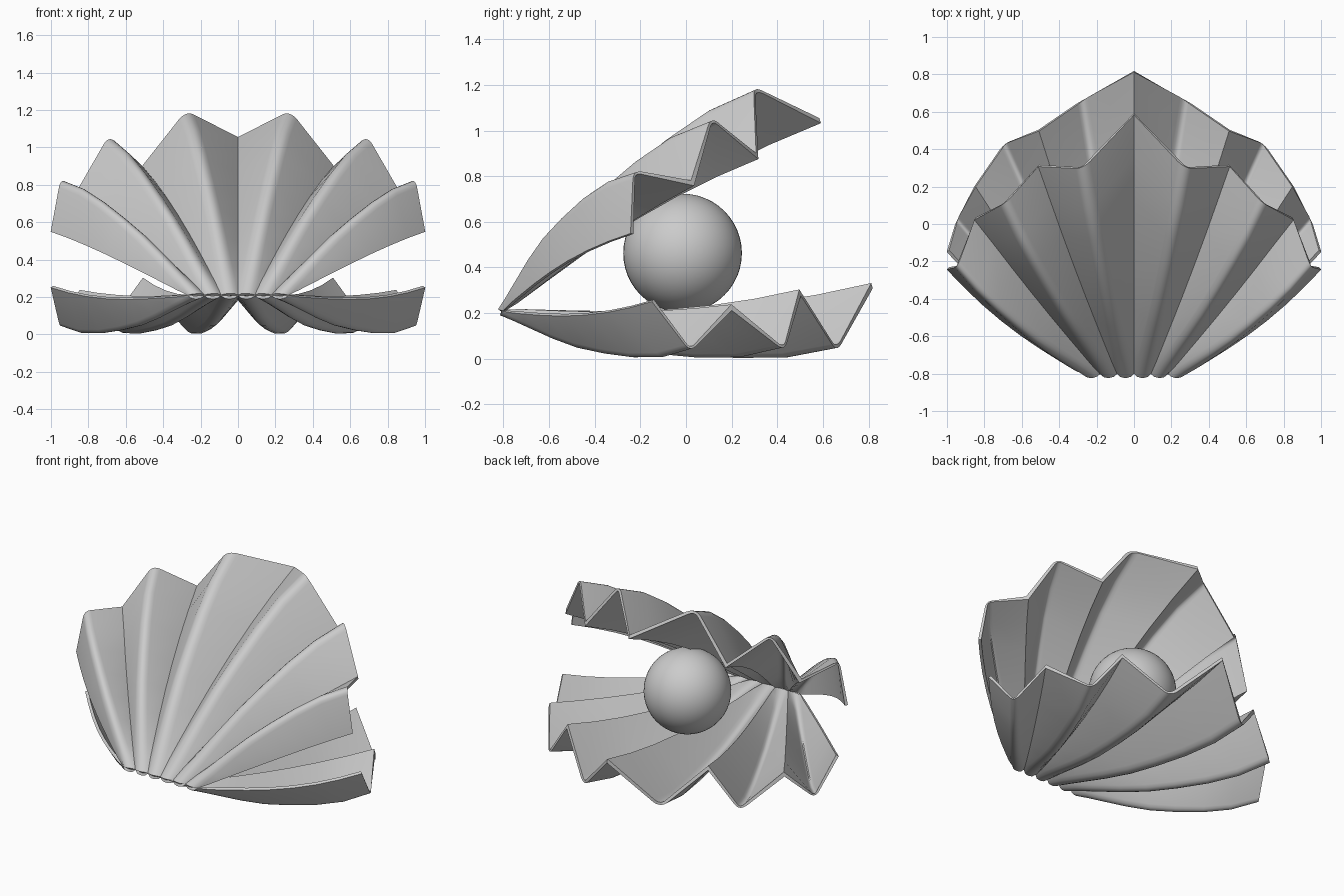
import bpy, bmesh, math
from mathutils import Vector

if "Cube" in bpy.data.objects:
    bpy.data.objects.remove(bpy.data.objects["Cube"])

HINGE_Y, HINGE_Z = -0.80, 0.21
OPEN = math.radians(34.9)

# rim points of half a valve: (x, distance from hinge, outward height); groove, ridge, groove ...
RIM = [(0, 1.615, -.11), (.275, 1.46, .155), (.51, 1.30, -.08), (.69, 1.225, .155),
       (.85, 1.0, -.015), (.945, .82, .16), (.995, .655, -.045)]
# shared arch of the ridges from hinge to rim
T = [0, .07, .14, .28, .41, .55, .7, .85, 1]
ARCH = [.012, .037, .064, .117, .157, .182, .199, .197, None]


def rail(k, row):
    """Point on fold line k (negative = left side) at one row."""
    t = T[row]
    x1, u1, h1 = RIM[abs(k)]
    x0 = .045 * abs(k)
    bow = .035 * math.sin(math.pi * t) if abs(k) == 6 else 0
    x = x0 + (x1 - x0) * t + bow
    if k % 2:
        u = -.012 + (u1 + .012) * t
        h = h1 if ARCH[row] is None else ARCH[row]
    else:
        u = u1 * t
        h = h1 * t ** 3 + .022 * math.sin(math.pi * t)
    return Vector((math.copysign(x, k), u, h))


def section(row):
    """Folded cross-section: sharp grooves, rounded ridges."""
    f = min(.9, .045 / (.045 + .3 * T[row]))
    pts = [rail(-6, row)]
    for k in range(-5, 6, 2):
        a, r, b = (rail(k + d, row) for d in (-1, 0, 1))
        r = (r - (a + b) * f / 4) / (1 - f / 2)
        p, q = r.lerp(a, f), r.lerp(b, f)
        for s in (0, .2, .4, .6, .8, 1):
            pts.append(p.lerp(r, s).lerp(r.lerp(q, s), s))
        pts.append(b)
    return pts


def smooth(obj, angle):
    bpy.ops.object.select_all(action='DESELECT')
    bpy.context.view_layer.objects.active = obj
    obj.select_set(True)
    bpy.ops.object.shade_smooth_by_angle(angle=math.radians(angle))


def valve(name, upper):
    c, s = math.cos(OPEN), math.sin(OPEN)
    bm = bmesh.new()
    rows = []
    for row in range(len(T)):
        line = []
        for x, u, h in section(row):
            if upper:
                co = (x, HINGE_Y + c * u - s * h, HINGE_Z + s * u + c * h)
            else:
                co = (x, HINGE_Y + u, HINGE_Z - h)
            line.append(bm.verts.new(co))
        rows.append(line)
    for r0, r1 in zip(rows, rows[1:]):
        for i in range(len(r0) - 1):
            quad = (r0[i], r0[i + 1], r1[i + 1], r1[i])
            bm.faces.new(quad if upper else quad[::-1])
    me = bpy.data.meshes.new(name)
    bm.to_mesh(me)
    bm.free()
    obj = bpy.data.objects.new(name, me)
    bpy.context.collection.objects.link(obj)
    smooth(obj, 35)
    # wall thickness
    mod = obj.modifiers.new("thickness", 'SOLIDIFY')
    mod.thickness = .018
    mod.offset = 0
    mod.use_even_offset = True
    mod.thickness_clamp = 1
    bpy.ops.object.modifier_apply(modifier=mod.name)
    smooth(obj, 35)
    return obj


# two halves of the shell
valve("lower_shell", False)
valve("upper_shell", True)

# pearl
bpy.ops.mesh.primitive_uv_sphere_add(segments=48, ring_count=24, radius=.26,
                                     location=(0, -.015, .463))
pearl = bpy.context.object
pearl.name = "pearl"
smooth(pearl, 60)
